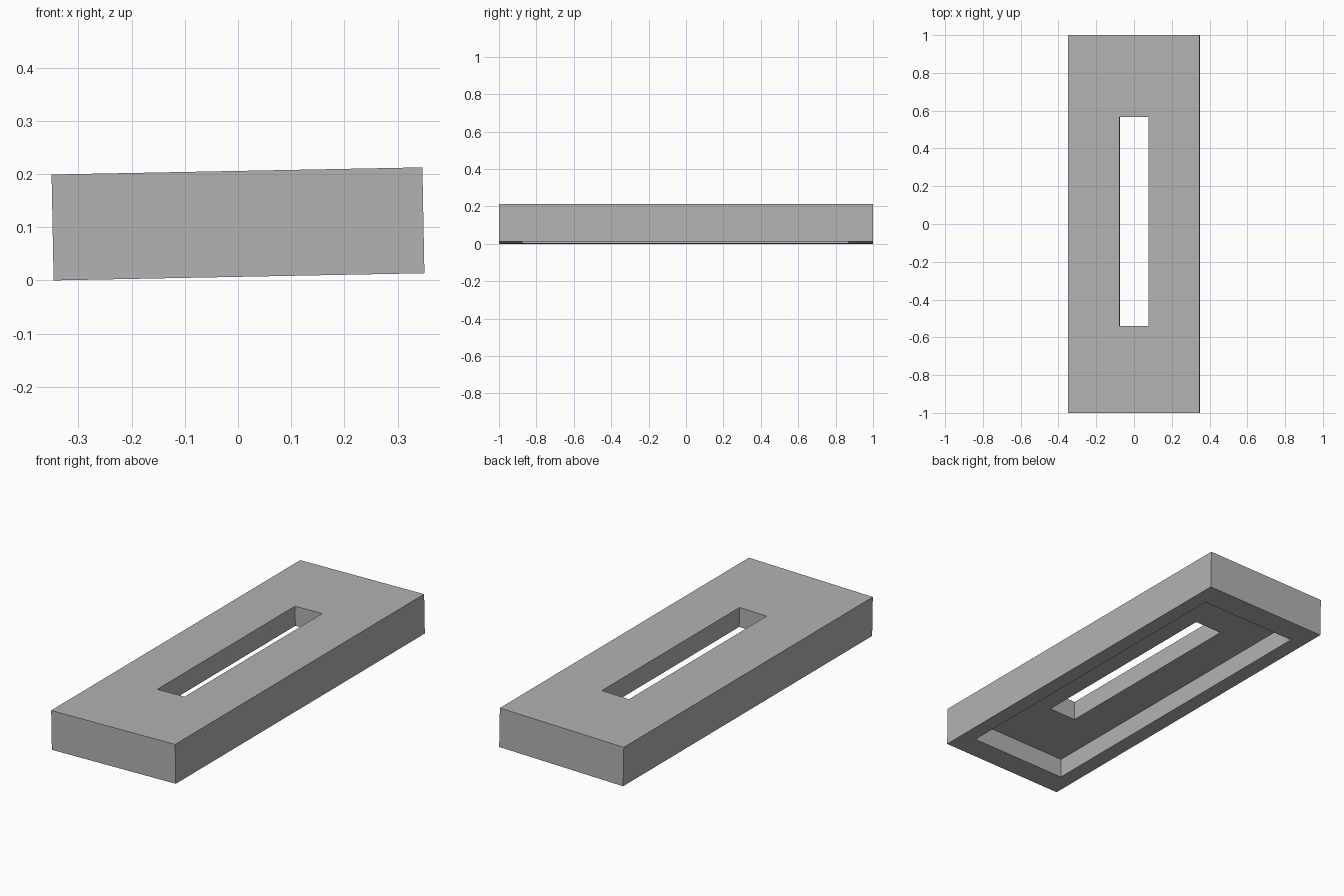
import bpy
import bmesh
from mathutils import Matrix

cube = bpy.data.objects.get("Cube")
if cube:
    bpy.data.objects.remove(cube, do_unlink=True)

WIDTH, LENGTH, THICK = 0.697, 2.0, 0.199
TILT = -0.0193
TOP, BOTTOM, CEILING = THICK / 2, -THICK / 2, 0.0

# One grey material
grey = bpy.data.materials.new("plain grey")
grey.use_nodes = True
colour = (0.45, 0.45, 0.45, 1)
grey.diffuse_color = colour
grey.node_tree.nodes["Principled BSDF"].inputs["Base Color"].default_value = colour

# Rectangular outlines: outer edge, underside recess, through slot
outer = (-WIDTH / 2, WIDTH / 2, -LENGTH / 2, LENGTH / 2)
recess = (-0.27, 0.273, -0.875, 0.87)
slot = (-0.074, 0.079, -0.54, 0.566)

bm = bmesh.new()


def ring(rect, z):
    x0, x1, y0, y1 = rect
    return [bm.verts.new((x, y, z)) for x, y in ((x0, y0), (x1, y0), (x1, y1), (x0, y1))]


# Wrap the surface: outside, rim, recess walls, recess ceiling, slot walls, top
rings = [ring(outer, TOP), ring(outer, BOTTOM), ring(recess, BOTTOM),
         ring(recess, CEILING), ring(slot, CEILING), ring(slot, TOP)]
for a, b in zip(rings, rings[1:] + rings[:1]):
    for i in range(4):
        j = (i + 1) % 4
        bm.faces.new((a[i], b[i], b[j], a[j]))
bmesh.ops.recalc_face_normals(bm, faces=bm.faces)

# Lean the plate slightly and rest its low edge on the ground
bmesh.ops.transform(bm, matrix=Matrix.Rotation(TILT, 4, "Y"), verts=bm.verts)
lowest = min(v.co.z for v in bm.verts)
bmesh.ops.translate(bm, vec=(0, 0, -lowest), verts=bm.verts)

mesh = bpy.data.meshes.new("slotted_plate")
bm.to_mesh(mesh)
bm.free()
mesh.materials.append(grey)
plate = bpy.data.objects.new("slotted_plate", mesh)
bpy.context.collection.objects.link(plate)
